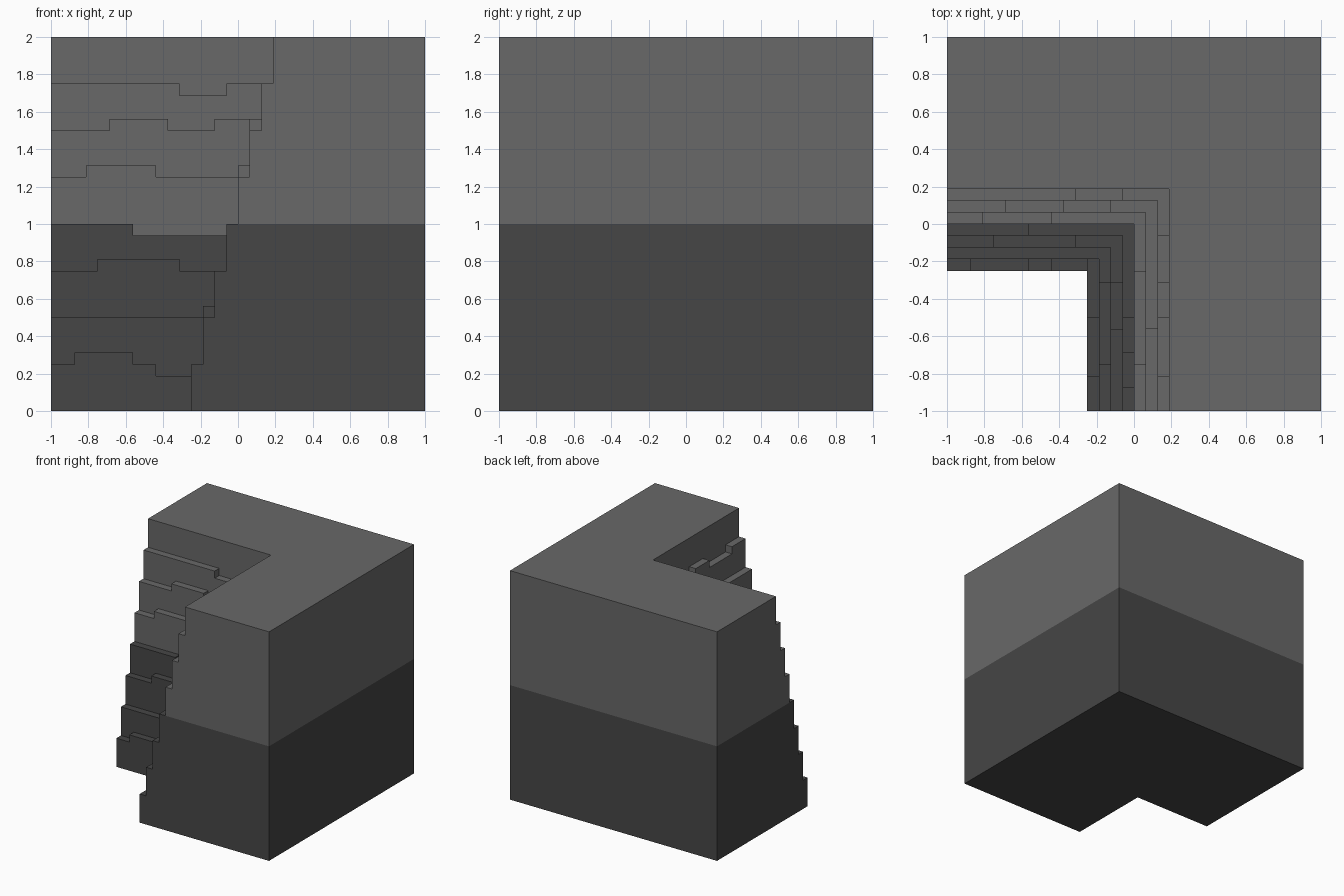
import bpy, bmesh, math

if "Cube" in bpy.data.objects:
    bpy.data.objects.remove(bpy.data.objects["Cube"], do_unlink=True)

N = 32             # grid cells per side
U = 2 / N          # cell size
COURSE = 4         # cells per brick course
INNER = 12         # cell where the lowest course begins
HALF = N // 2      # colour change height

# Ledge height changes per course: {start cell: offset in cells}
BACK_ARM = [{2: 1, 7: 0, 9: -1}, {}, {4: 1, 11: 0}, {7: -1},
            {3: 1, 9: 0}, {5: 1, 10: 0, 14: 1}, {11: -1, 15: 0}]
LEFT_ARM = [{3: -1, 8: 0}, {4: 1, 11: 0}, {7: -1, 11: 0}, {2: -1, 5: 0, 8: -1},
            {4: 1, 12: 0}, {7: 1}, {3: -1, 8: 0, 11: -1, 15: 0}]


def make_material(name, value):
    mat = bpy.data.materials.new(name)
    mat.use_nodes = True
    colour = (value, value, value, 1)
    mat.diffuse_color = colour
    mat.node_tree.nodes["Principled BSDF"].inputs["Base Color"].default_value = colour
    return mat


def course(i, j):
    return max(i, j) - INNER


def height(i, j):
    """Height in cells of the column at (i, j)."""
    if not (0 <= i < N and 0 <= j < N) or course(i, j) < 0:
        return 0
    c = course(i, j)
    if c >= 7:
        return N
    steps, along = (BACK_ARM[c], i) if j > i else (LEFT_ARM[c], j)
    offset = 0
    for start, value in steps.items():
        if along >= start:
            offset = value
    return (c + 1) * COURSE + offset


bm = bmesh.new()
verts = {}


def quad(corners, material):
    vs = []
    for p in corners:
        if p not in verts:
            verts[p] = bm.verts.new((p[0] * U - 1, p[1] * U - 1, p[2] * U))
        vs.append(verts[p])
    bm.faces.new(vs).material_index = material


for i in range(N):
    for j in range(N):
        h = height(i, j)
        if h == 0:
            continue
        upper = course(i, j) >= 4
        # Ledge or top, and underside
        ring = [(i, j), (i + 1, j), (i + 1, j + 1), (i, j + 1)]
        quad([(x, y, h) for x, y in ring], int(upper))
        quad([(x, y, 0) for x, y in reversed(ring)], 0)
        # Exposed sides, in front, left, back, right order of the ring
        for n, (dx, dy) in enumerate([(0, -1), (1, 0), (0, 1), (-1, 0)]):
            a, b = ring[n], ring[(n + 1) % 4]
            outside = not (0 <= i + dx < N and 0 <= j + dy < N)
            for k in range(height(i + dx, j + dy), h):
                light = k >= HALF or (upper and not outside)
                quad([(*a, k), (*b, k), (*b, k + 1), (*a, k + 1)], int(light))

# Merge the cells into large flat faces, keeping the colour borders
bmesh.ops.dissolve_limit(bm, angle_limit=math.radians(1), verts=bm.verts[:],
                         edges=bm.edges[:], delimit={'MATERIAL'})
mesh = bpy.data.meshes.new("stepped_corner_wall")
bm.to_mesh(mesh)
bm.free()
mesh.materials.append(make_material("dark grey", 0.061))
mesh.materials.append(make_material("light grey", 0.14))
wall = bpy.data.objects.new("stepped_corner_wall", mesh)
bpy.context.collection.objects.link(wall)
